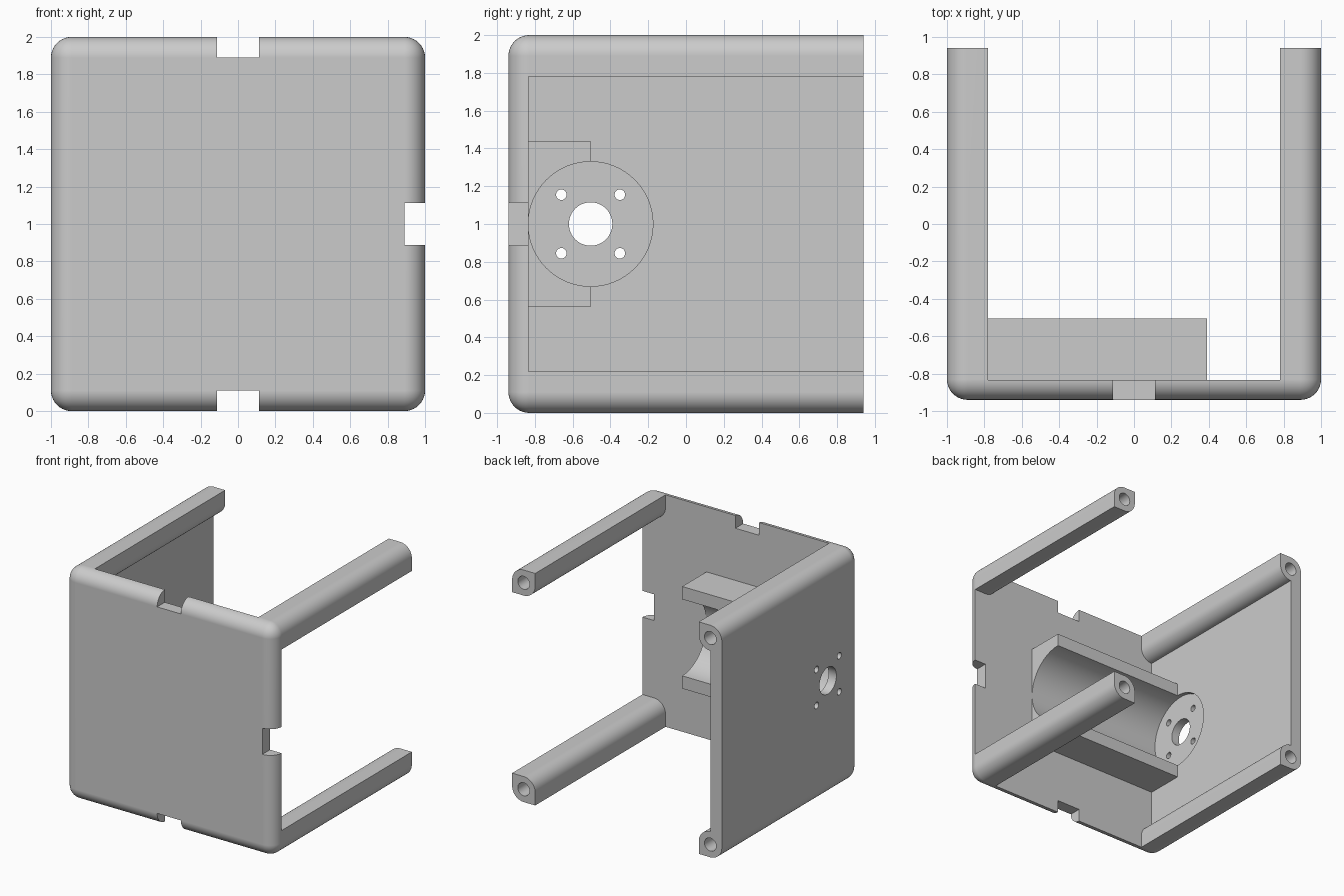
import bpy, bmesh, math

if "Cube" in bpy.data.objects:
    bpy.data.objects.remove(bpy.data.objects["Cube"])

R = 0.11              # edge radius, also plate and wall thickness
BACK, PLATE = 0.94, -0.835
BORE_Y, BORE_R = -0.505, 0.33

grey = bpy.data.materials.new("light grey")
grey.use_nodes = True
grey.diffuse_color = (0.6, 0.6, 0.6, 1)
grey.node_tree.nodes["Principled BSDF"].inputs["Base Color"].default_value = (0.6, 0.6, 0.6, 1)


def finish(name, bm):
    bmesh.ops.recalc_face_normals(bm, faces=bm.faces)
    mesh = bpy.data.meshes.new(name)
    bm.to_mesh(mesh)
    bm.free()
    obj = bpy.data.objects.new(name, mesh)
    bpy.context.collection.objects.link(obj)
    mesh.materials.append(grey)
    return obj


def arc(cx, cy, r, start, end, n):
    angles = [math.radians(start + (end - start) * i / n) for i in range(n + 1)]
    return [(cx + r * math.cos(a), cy + r * math.sin(a)) for a in angles]


def prism(name, profile, axis, lo, hi):
    """Extrude a profile along x (profile in y, z) or along y (profile in x, z)."""
    def place(p, t):
        return (t, p[0], p[1]) if axis == "x" else (p[0], t, p[1])
    bm = bmesh.new()
    ends = [[bm.verts.new(place(p, t)) for p in profile] for t in (lo, hi)]
    bm.faces.new(ends[0])
    bm.faces.new(ends[1][::-1])
    n = len(profile)
    for i in range(n):
        j = (i + 1) % n
        bm.faces.new((ends[0][i], ends[0][j], ends[1][j], ends[1][i]))
    return finish(name, bm)


def circle(cx, cy, r, n):
    return arc(cx, cy, r, 0, 360, n)[:-1]


def rect(x0, x1, z0, z1):
    return [(x0, z0), (x1, z0), (x1, z1), (x0, z1)]


def cut(target, cutter):
    cutter.hide_render = True
    mod = target.modifiers.new("cut", "BOOLEAN")
    mod.operation, mod.solver, mod.object = "DIFFERENCE", "EXACT", cutter
    bpy.context.view_layer.objects.active = target
    bpy.ops.object.modifier_apply(modifier=mod.name)
    bpy.data.objects.remove(cutter)


def smooth(obj):
    bpy.ops.object.select_all(action="DESELECT")
    obj.select_set(True)
    bpy.context.view_layer.objects.active = obj
    bpy.ops.object.shade_smooth_by_angle(angle=math.radians(30))
    obj.modifiers.new("even shading", "WEIGHTED_NORMAL").keep_sharp = True


# Rounded block, sharp only around the back face
bm = bmesh.new()
bmesh.ops.create_cube(bm, size=2)
for v in bm.verts:
    v.co.y *= BACK
    v.co.z += 1
rounded = [e for e in bm.edges if min(v.co.y for v in e.verts) < 0]
bmesh.ops.bevel(bm, geom=rounded, offset=R, segments=10, profile=0.5, affect="EDGES")
enclosure = finish("enclosure", bm)

# Hollow leaves the front plate, one side wall and four corner posts
c = 1 - R
hollow = [(1.3, 2 * R), (1.3, 2 - 2 * R)]
hollow += arc(c, 1 + c, R, 270, 180, 10) + [(c - R, 2.3), (R - c, 2.3)]
hollow += arc(-c, 1 + c, R, 0, -90, 10) + arc(-c, 1 - c, R, 90, 0, 10)
hollow += [(R - c, -0.3), (c - R, -0.3)] + arc(c, 1 - c, R, 180, 90, 10)
cut(enclosure, prism("hollow_cutter", hollow, "y", PLATE, 1.3))

# Notches in three edges of the front plate
for profile in (rect(-0.113, 0.113, c + 1, 2.2), rect(-0.113, 0.113, -0.2, R),
                rect(c, 1.2, 0.887, 1.113)):
    cut(enclosure, prism("notch_cutter", profile, "y", -1.2, -0.8))

# Screw holes in the post ends
for x in (-c, c):
    for z in (1 - c, 1 + c):
        cut(enclosure, prism("screw_cutter", circle(x, z, 0.056, 32), "y", 0.4, 1.2))

# Shallow round seat, shaft hole and four fixing holes in the side wall
cut(enclosure, prism("seat_cutter", circle(BORE_Y, 1, BORE_R, 64), "x", -0.925, -0.85))
cut(enclosure, prism("shaft_cutter", circle(BORE_Y, 1, 0.115, 48), "x", -1.2, -0.8))
for dy in (-0.155, 0.155):
    for dz in (-0.155, 0.155):
        cut(enclosure, prism("fixing_cutter", circle(BORE_Y + dy, 1 + dz, 0.028, 24),
                             "x", -1.2, -0.8))
smooth(enclosure)

# Half-round cradle along the front plate
profile = [(PLATE - 0.02, 0.56), (BORE_Y, 0.56)]
profile += arc(BORE_Y, 1, BORE_R, 270, 90, 32)
profile += [(BORE_Y, 1.44), (PLATE - 0.02, 1.44)]
cradle = prism("cradle", profile, "x", -c, 0.39)
smooth(cradle)
